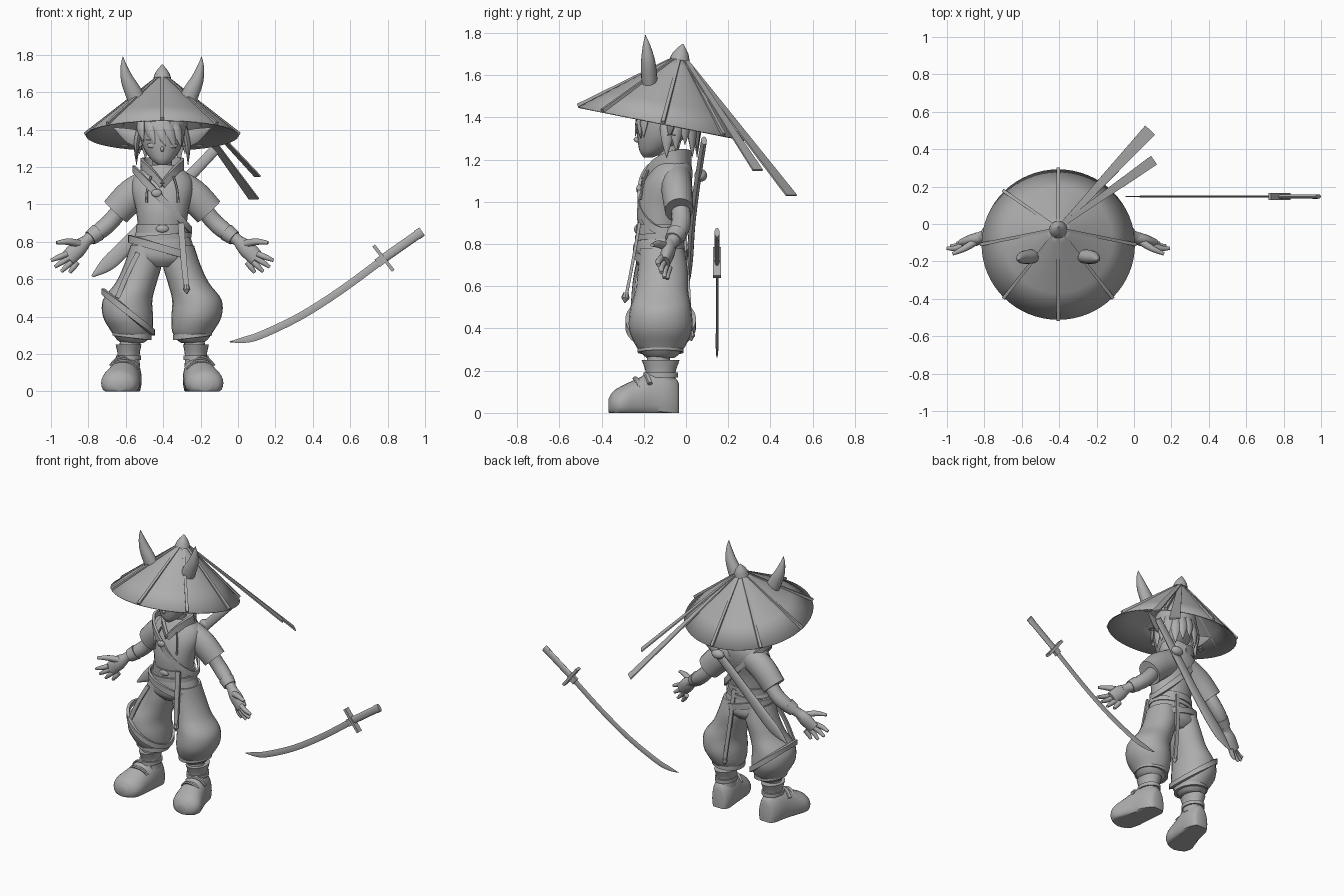
import bpy, bmesh, math
from mathutils import Vector

if "Cube" in bpy.data.objects:
    bpy.data.objects.remove(bpy.data.objects["Cube"], do_unlink=True)

GREY = bpy.data.materials.new("clay_grey")
GREY.use_nodes = True
COLOUR = (.42, .42, .42, 1)
GREY.diffuse_color = COLOUR
GREY.node_tree.nodes["Principled BSDF"].inputs["Base Color"].default_value = COLOUR

FIGURE_X = -.405
parts = []
X, Y, Z = Vector((1, 0, 0)), Vector((0, 1, 0)), Vector((0, 0, 1))


def finish(name, bm):
    """Turn a bmesh into a named grey object."""
    bmesh.ops.recalc_face_normals(bm, faces=bm.faces)
    mesh = bpy.data.meshes.new(name)
    bm.to_mesh(mesh)
    bm.free()
    mesh.materials.append(GREY)
    obj = bpy.data.objects.new(name, mesh)
    obj.location.x = FIGURE_X
    bpy.context.collection.objects.link(obj)
    parts.append(obj)
    return obj


def spline(rows, steps, closed):
    """Catmull-Rom interpolation through rows of position and radii."""
    count, out = len(rows), []
    pick = lambda i: rows[i % count] if closed else rows[min(max(i, 0), count - 1)]
    for i in range(count if closed else count - 1):
        p, q, r, s = (pick(i + k) for k in (-1, 0, 1, 2))
        for j in range(steps):
            t = j / steps
            out.append([(2*b + (c - a)*t + (2*a - 5*b + 4*c - d)*t*t
                         + (3*b - a - 3*c + d)*t**3) / 2 for a, b, c, d in zip(p, q, r, s)])
    return out if closed else out + [list(rows[-1])]


def sweep(name, path, sides=16, up=Z, steps=4, closed=False, caps=True,
          normal=None, floor=False, box=False):
    """Sweep an ellipse (or box) along rows of x, y, z, side radius, up radius."""
    rows = spline([tuple(r) if len(r) > 4 else (*r, r[-1]) for r in path], steps, closed)
    bm, rings, count = bmesh.new(), [], len(rows)
    sides = 4 if box else sides
    grow = math.sqrt(2) if box else 1
    for i, row in enumerate(rows):
        after = rows[(i + 1) % count] if closed else rows[min(i + 1, count - 1)]
        before = rows[i - 1] if closed else rows[max(i - 1, 0)]
        t = normal or (Vector(after[:3]) - Vector(before[:3])).normalized()
        side = t.cross(up).normalized()
        top = side.cross(t)
        ring = []
        for k in range(sides):
            ang = math.tau * (k + box / 2) / sides
            p = (Vector(row[:3]) + side * max(row[3], .0005) * grow * math.cos(ang)
                 + top * max(row[4], .0005) * grow * math.sin(ang))
            if floor:
                p.z = max(p.z, 0)
            ring.append(bm.verts.new(p))
        rings.append(ring)
    for i in range(count if closed else count - 1):
        a, b = rings[i], rings[(i + 1) % count]
        for k in range(sides):
            m = (k + 1) % sides
            bm.faces.new((a[k], a[m], b[m], b[k]))
    if caps and not closed:
        bm.faces.new(rings[0])
        bm.faces.new(rings[-1])
    return finish(name, bm)


def loft(name, rows, **kw):
    return sweep(name, rows, sides=24, up=Y, normal=Z, **kw)


def band(name, centre, rx, ry, tilt, half, thick=.01):
    """Flat strap wrapped round the body, tipped sideways by tilt."""
    x, y, z = centre
    ring = [(x + rx*math.cos(a), y + ry*math.sin(a), z + tilt*math.cos(a), thick, half)
            for a in (math.tau * k / 24 for k in range(24))]
    return sweep(name, ring, closed=True, steps=2, box=True)


def ball(name, centre, scale):
    bm = bmesh.new()
    bmesh.ops.create_uvsphere(bm, u_segments=20, v_segments=12, radius=1)
    bmesh.ops.scale(bm, vec=scale, verts=bm.verts)
    bmesh.ops.translate(bm, vec=centre, verts=bm.verts)
    return finish(name, bm)


# Tilted straw hat with ribs, finial and ribbons
axis = Vector((0, .195, .98)).normalized()
brim, apex = Vector((0, -.11, 1.37)), Vector((0, -.025, 1.697))
back = axis.cross(X).normalized()
hat = sweep("hat", [(*brim.lerp(apex, f), .41 - .402*f) for f in (0, .3, .6, .85, 1)],
            sides=64, up=Y, normal=axis, caps=False, steps=1)
hat.modifiers.new("thickness", "SOLIDIFY").thickness = .006
for k in range(8):
    a = math.tau * k / 8
    rim = brim + (X * math.cos(a) + back * math.sin(a)) * .413 + axis * .005
    sweep("hat_rib", [(*apex.lerp(rim, .07), .008), (*rim, .009)], box=True, steps=1)
sweep("hat_finial", [(*(apex - axis*.025), .048), (*(apex + axis*.012), .034),
                     (*(apex + axis*.052), .003)], up=Y)
for end, width in (((.49, .5, 1.03), .036), ((.51, .34, 1.15), .028)):
    start = apex + Vector((.02, .02, -.02))
    sweep("hat_ribbon", [(*start, .012, .004), (*end, width, .004)], box=True, steps=1)

# Head, face and neck
loft("head", [(0, -.18, 1.21, .02, .02), (0, -.155, 1.24, .06, .065), (0, -.12, 1.3, .1, .11),
              (0, -.1, 1.37, .12, .135), (0, -.09, 1.45, .12, .13), (0, -.08, 1.52, .07, .08)])
sweep("neck", [(0, -.06, 1.1, .055), (0, -.09, 1.28, .05)], up=Y)
ball("nose", (0, -.23, 1.295), (.01, .018, .014))
ball("mouth", (0, -.213, 1.257), (.022, .006, .004))
ball("hair_cap", (0, -.08, 1.43), (.135, .14, .11))


def lock(start, tip, width):
    """Pointed strand of hair."""
    mid = [(a + b) / 2 for a, b in zip(start, tip)]
    away = Vector((mid[0], mid[1] + .09, 0)).normalized()
    mid = Vector(mid) + away * .012
    sweep("hair_lock", [(*start, width*.8, .016), (*mid, width, .016), (*tip, .001)],
          sides=8, up=away)


for start, tip in ((-.11, -.1), (-.08, -.04), (-.04, .02), (.0, .07), (.05, .1)):
    lock((start, -.2 + abs(start)*.5, 1.47), (tip, -.25 + abs(tip)*.5, 1.3 + abs(tip - .07)*.2), .03)
for k in range(11):
    a = math.pi * (k - .5) / 9
    c, s = math.cos(a), math.sin(a)
    lock((c*.11, -.07 + s*.1, 1.44), (c*.14, -.07 + s*.13, 1.21 + .03*(k % 3)), .032)

# Torso, collar, sash and hips
loft("shirt", [(0, -.12, .84, .125, .1), (0, -.12, .9, .132, .11), (0, -.115, .98, .142, .115),
               (0, -.09, 1.08, .165, .115), (0, -.07, 1.15, .15, .1), (0, -.06, 1.21, .08, .075)])
loft("hips", [(0, -.12, .88, .13, .105), (0, -.12, .78, .165, .12),
              (0, -.115, .71, .175, .12), (0, -.115, .665, .08, .085)])
band("sash", (0, -.12, .87), .132, .108, 0, .022, .009)
band("lower_sash", (0, -.12, .825), .148, .114, .012, .014, .008)
band("slanted_belt", (0, -.12, .765), .174, .124, -.05, .02, .008)
band("chest_strap", (0, -.1, 1.025), .152, .122, -.165, .018, .008)
ball("strap_buckle", (-.03, -.222, 1.06), (.028, .014, .022))
ball("sash_knot", (0, -.23, .87), (.035, .016, .022))

# Hanging sash tails, front and back
sweep("front_tail", [(.1, -.22, .9, .017, .007), (.115, -.255, .7, .016, .007),
                     (.13, -.285, .55, .014, .007)], up=Y, box=True)
sweep("front_tail_tip", [(.13, -.285, .57, .012), (.13, -.287, .545, .02), (.132, -.29, .52, .002)],
      up=Y, sides=8, steps=1)
sweep("back_tail", [(.04, -.01, .87, .014, .006), (.06, .012, .62, .013, .006),
                    (.09, .025, .37, .013, .006)], up=Y, box=True)
sweep("back_tail_tip", [(.09, .025, .39, .012), (.09, .025, .365, .018), (.09, .025, .34, .002)],
      up=Y, sides=8, steps=1)
sweep("thigh_strap", [(-.13, -.222, .74, .013, .007), (-.19, -.245, .62, .013, .007),
                      (-.24, -.255, .5, .013, .007)], up=Y, box=True)
band("leg_strap", (-.183, -.12, .425), .134, .158, -.11, .016, .009)

# Paired parts on both sides
for s, word in ((1, "left_"), (-1, "right_")):
    def pair(name, rows, maker=sweep, **kw):
        return maker(word + name, [(s * r[0], *r[1:]) for r in rows], **kw)

    pair("horn", [(.125, -.17, 1.53, .046, .036), (.155, -.175, 1.6, .045, .038),
                  (.188, -.18, 1.67, .034, .033), (.206, -.187, 1.74, .017, .018),
                  (.21, -.192, 1.79, .001, .001)], up=Y)
    pair("ear", [(.1, -.09, 1.34, .012, .038), (.17, -.07, 1.365, .012, .042),
                 (.26, -.04, 1.41, .002, .002)], sides=10)
    band(word + "earring", (s*.2, -.07, 1.315), .016, .016, 0, .004, .004)
    ball(word + "eye", (s*.055, -.214, 1.315), (.026, .005, .013))
    pair("eyebrow", [(.02, -.226, 1.33, .004), (.085, -.2, 1.345, .003)], sides=6)
    pair("collar", [(0, .018, 1.205, .009, .03), (.07, -.002, 1.215, .009, .034),
                    (.108, -.06, 1.21, .009, .034), (.07, -.145, 1.17, .009, .03),
                    (0, -.2, 1.1, .008, .018)], box=True)
    pair("cord", [(.06, -.18, 1.15, .006), (.08, -.205, 1.08, .006), (.085, -.217, 1.01, .008)],
         up=Y, sides=6)

    # Sleeves, arms and spread hands
    pair("sleeve", [(.06, -.05, 1.11, .085, .075), (.16, -.042, 1.05, .088, .074),
                    (.25, -.033, .96, .082, .068)], up=Y)
    pair("arm", [(.19, -.035, 1.02, .045), (.265, -.022, .92, .046), (.33, -.035, .86, .045),
                 (.4, -.065, .81, .031), (.44, -.08, .78, .033)], up=Y)
    pair("wristband", [(.345, -.043, .85, .048), (.385, -.06, .82, .041)], up=Y)
    pair("palm", [(.4, -.07, .81, .028, .026), (.45, -.085, .765, .046, .034),
                  (.505, -.1, .71, .042, .024)], up=Y)
    for i, tip in enumerate(((.595, .7), (.575, .665), (.54, .64), (.495, .635))):
        base = (.51 - .018*i, -.115 + .012*i, .735 - .015*i)
        mid = ((base[0] + tip[0]) / 2, -.13 + .014*i, (base[2] + tip[1]) / 2)
        pair("finger", [(*base, .016), (*mid, .015), (tip[0], -.13 + .014*i, tip[1], .009)],
             up=Y, sides=10)
    pair("thumb", [(.43, -.085, .785, .022), (.5, -.13, .8, .018), (.565, -.16, .795, .009)],
         up=Y, sides=10)

    # Baggy trousers gathered into a cuff
    pair("trouser_leg", [(.09, -.115, .78, .08, .105), (.103, -.11, .68, .1, .118),
                         (.14, -.115, .58, .11, .125), (.185, -.12, .49, .132, .145),
                         (.183, -.12, .4, .134, .15), (.164, -.12, .325, .112, .122),
                         (.16, -.12, .28, .085, .088), (.16, -.12, .26, .06, .065)], maker=loft)
    band(word + "trouser_cuff", (s*.162, -.12, .3), .095, .1, s*.012, .014, .009)
    pair("ankle", [(.17, -.13, .3, .055), (.178, -.13, .15, .055)], maker=loft)

    # Boots with cuff and laces
    pair("boot", [(.18, -.032, .04, .035, .09), (.18, -.045, .045, .055, .115),
                  (.185, -.09, .06, .074, .13), (.195, -.16, .065, .084, .13),
                  (.21, -.23, .055, .094, .108), (.225, -.3, .045, .102, .085),
                  (.228, -.345, .04, .08, .062), (.228, -.368, .035, .035, .03)],
         sides=28, floor=True, normal=-Y)
    pair("boot_cuff", [(.18, -.12, .13, .062, .075), (.18, -.12, .19, .058, .07),
                       (.18, -.12, .25, .069, .09)], maker=loft)
    band(word + "boot_strap", (s*.18, -.12, .18), .06, .074, 0, .012, .007)
    for y, z in ((-.19, .183), (-.24, .163)):
        pair("boot_lace", [(.135, y + .02, z - .045, .013, .01), (.165, y + .008, z - .012, .013, .01),
                           (.205, y, z, .013, .01), (.245, y + .008, z - .012, .013, .01),
                           (.275, y + .02, z - .045, .013, .01)], sides=8)

# Scabbard slung across the back
sweep("scabbard", [(.28, .085, 1.29, .028, .014), (.1, .055, 1.1, .031, .015),
                   (-.08, .03, .9, .035, .015), (-.22, .02, .75, .042, .015),
                   (-.3, .015, .675, .037, .012), (-.375, .01, .615, .006, .006)], up=Y, sides=12)
ball("scabbard_knot", (.11, .07, 1.125), (.045, .03, .03))

# Curved sword floating beside the figure, in world space
FIGURE_X = 0
SWORD_Y = .147
sweep("sword_blade", [(-.045, SWORD_Y, .265, .002, .002), (.03, SWORD_Y, .275, .016, .004),
                      (.12, SWORD_Y, .3, .02, .006), (.33, SWORD_Y, .4, .02, .006),
                      (.55, SWORD_Y, .54, .02, .006), (.78, SWORD_Y, .71, .02, .006)],
      up=Y, sides=4)
sweep("sword_collar", [(.745, SWORD_Y, .685, .024, .01), (.78, SWORD_Y, .712, .024, .01)], up=Y, box=True)
sweep("sword_guard", [(.725, SWORD_Y, .78, .009, .018), (.83, SWORD_Y, .645, .009, .018)],
      up=Y, box=True, steps=1)
sweep("sword_handle", [(.78, SWORD_Y, .712, .024, .011), (.97, SWORD_Y, .845, .024, .011)],
      up=Y, sides=12)
sweep("sword_pommel", [(.955, SWORD_Y, .835, .027, .012), (.985, SWORD_Y, .855, .026, .012)],
      up=Y, sides=12)

# Smooth shading with sharp edges kept
for obj in bpy.context.selected_objects:
    obj.select_set(False)
for obj in parts:
    obj.select_set(True)
bpy.context.view_layer.objects.active = parts[0]
bpy.ops.object.shade_smooth_by_angle(angle=math.radians(40))
